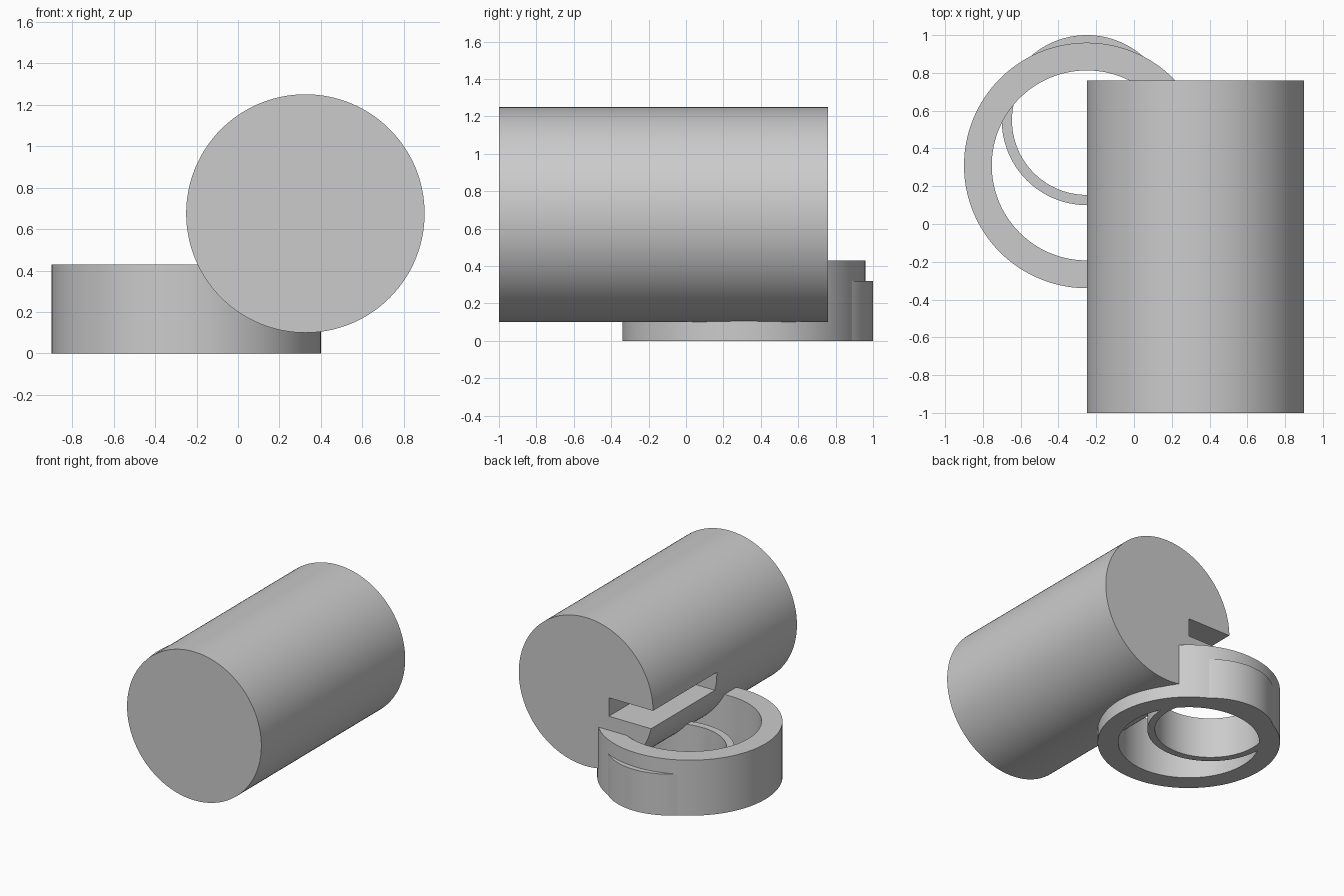
import bpy, bmesh, math

if "Cube" in bpy.data.objects:
    bpy.data.objects.remove(bpy.data.objects["Cube"])

SEG = 128


def finish(obj):
    bpy.ops.object.select_all(action='DESELECT')
    bpy.context.view_layer.objects.active = obj
    obj.select_set(True)
    bpy.ops.object.shade_smooth_by_angle(angle=math.radians(30))


def ring(name, x, y, outer, inner, height):
    """Flat-topped tube standing on z = 0."""
    bm = bmesh.new()
    loops = []
    for r, z in ((outer, 0), (outer, height), (inner, height), (inner, 0)):
        loops.append([bm.verts.new((x + r * math.cos(i * math.tau / SEG),
                                    y + r * math.sin(i * math.tau / SEG), z))
                      for i in range(SEG)])
    for k in range(4):
        a, b = loops[k], loops[(k + 1) % 4]
        for i in range(SEG):
            j = (i + 1) % SEG
            bm.faces.new((a[i], a[j], b[j], b[i]))
    bmesh.ops.recalc_face_normals(bm, faces=bm.faces)
    mesh = bpy.data.meshes.new(name)
    bm.to_mesh(mesh)
    bm.free()
    obj = bpy.data.objects.new(name, mesh)
    bpy.context.collection.objects.link(obj)
    finish(obj)
    return obj


# Large and small standing rings
ring("large_ring", -0.25, 0.31, 0.65, 0.503, 0.43)
ring("small_ring", -0.25, 0.55, 0.45, 0.396, 0.32)

# Solid drum lying along y
bpy.ops.mesh.primitive_cylinder_add(vertices=SEG, radius=0.575, depth=1.76,
                                    location=(0.325, -0.12, 0.675),
                                    rotation=(math.pi / 2, 0, 0))
drum = bpy.context.object
drum.name = "drum"

# Slot cut into the drum's left side, open at the back end
x0, x1, y0, y1, z0, z1 = -0.5, 0.128, -0.02, 1.0, 0.538, 0.681
bpy.ops.mesh.primitive_cube_add(size=1, location=((x0 + x1) / 2, (y0 + y1) / 2, (z0 + z1) / 2))
cutter = bpy.context.object
cutter.name = "slot_cutter"
cutter.scale = (x1 - x0, y1 - y0, z1 - z0)
cutter.hide_render = True

mod = drum.modifiers.new("slot", 'BOOLEAN')
mod.operation = 'DIFFERENCE'
mod.solver = 'EXACT'
mod.object = cutter
bpy.context.view_layer.objects.active = drum
bpy.ops.object.modifier_apply(modifier=mod.name)
bpy.data.objects.remove(cutter, do_unlink=True)
finish(drum)
